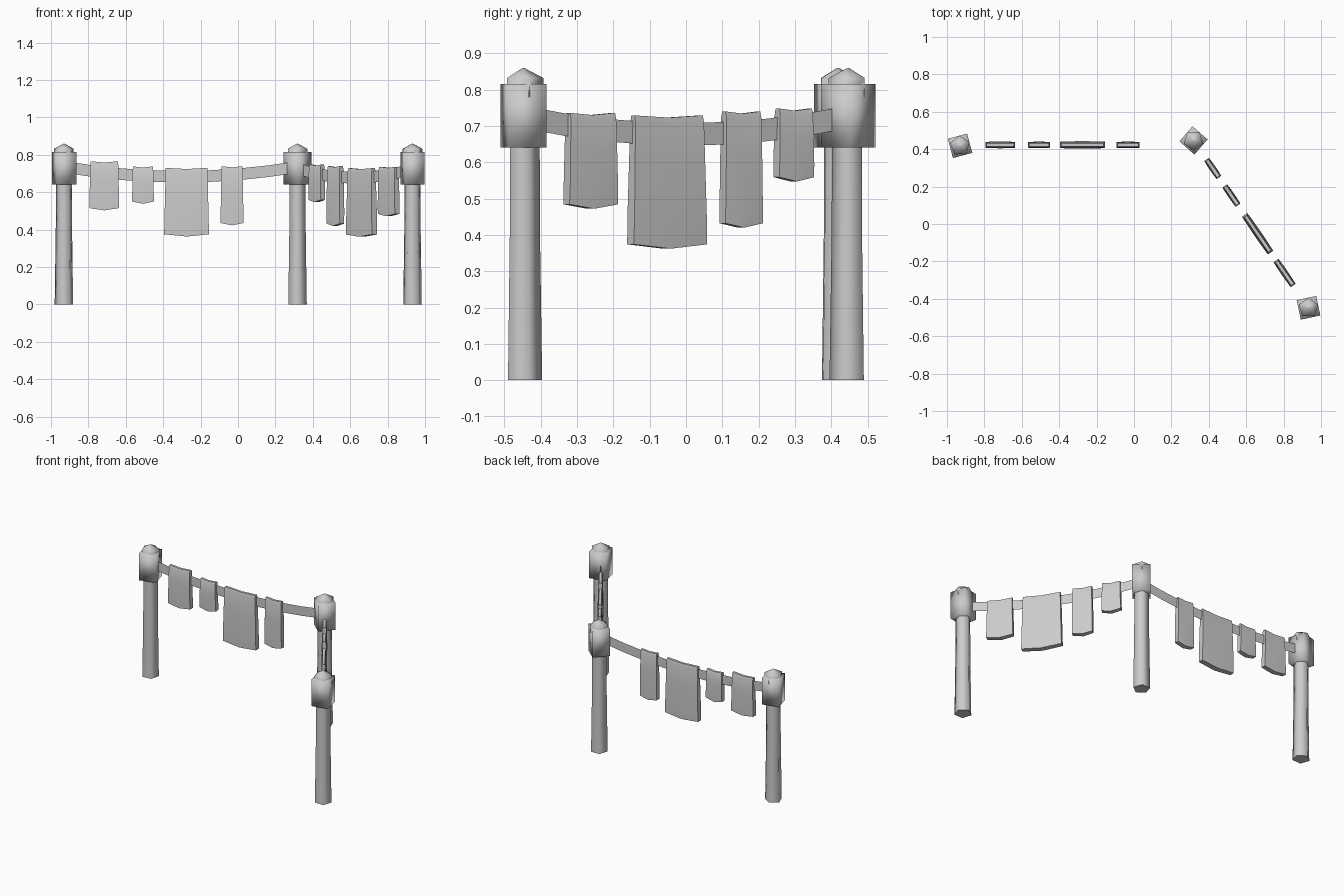
import bpy, bmesh
from math import radians, cos, sin, pi
from mathutils import Vector

if "Cube" in bpy.data.objects:
    bpy.data.objects.remove(bpy.data.objects["Cube"], do_unlink=True)

grey = bpy.data.materials.new("plain grey")
grey.use_nodes = True
grey.diffuse_color = (0.6, 0.6, 0.6, 1)
grey.node_tree.nodes["Principled BSDF"].inputs["Base Color"].default_value = (0.6, 0.6, 0.6, 1)


def loft(name, rings, closed=True, angle=50):
    """Skin a row of matching rings into one object."""
    bm = bmesh.new()
    rows = [[bm.verts.new(p) for p in ring] for ring in rings]
    count = len(rows[0])
    for a, b in zip(rows, rows[1:]):
        for i in range(count if closed else count - 1):
            j = (i + 1) % count
            bm.faces.new((a[i], a[j], b[j], b[i]))
    if closed:
        bm.faces.new(rows[0][::-1])
        bm.faces.new(rows[-1])
    bmesh.ops.recalc_face_normals(bm, faces=bm.faces)
    mesh = bpy.data.meshes.new(name)
    bm.to_mesh(mesh)
    bm.free()
    mesh.materials.append(grey)
    obj = bpy.data.objects.new(name, mesh)
    bpy.context.collection.objects.link(obj)
    bpy.ops.object.select_all(action="DESELECT")
    obj.select_set(True)
    bpy.context.view_layer.objects.active = obj
    bpy.ops.object.shade_smooth_by_angle(angle=radians(angle))
    return obj


def prism(name, place, sides, turn, profile, angle):
    """Stack regular polygons (radius, height) on a vertical axis."""
    rings = [[(place.x + r * cos(turn + 2 * pi * i / sides),
               place.y + r * sin(turn + 2 * pi * i / sides), z)
              for i in range(sides)] for r, z in profile]
    return loft(name, rings, True, angle)


def rope(name, start, end, low, sag):
    """Thin flat band hanging between two posts."""
    rings = []
    for i in range(9):
        t = i / 8
        p = start.lerp(end, t)
        z = low + sag * (2 * t - 1) ** 2
        rings.append([(p.x, p.y, z - 0.031), (p.x, p.y, z + 0.031)])
    return loft(name, rings, False)


def cloth(name, centre, along, width, top, bottom):
    """Folded cloth: a rounded slab, fuller below, with a drooping hem."""
    across = Vector((-along.y, along.x))
    thick = 0.015 + 0.02 * width
    rings = []
    for u in (-1, -0.5, 0, 0.5, 1):
        hem = bottom + 0.012 * abs(u)
        crest = top - 0.006 * (1 - abs(u))
        belly = thick * (1 - 0.12 * u * u)
        side = [(0.008, 0), (0.013, 0.06), (0.015, 0.4), (belly, 0.8), (belly * 0.9, 1)]
        section = side + [(-d, f) for d, f in reversed(side)]
        ring = []
        for d, f in section:
            half = width / 2 * (0.93 + 0.07 * f)
            p = centre + along * (u * half) + across * d
            ring.append((p.x, p.y, crest + (hem - crest) * f))
        rings.append(ring)
    return loft(name, rings)


# Posts: five-sided shaft, square collar, pointed cap
posts = {
    "left_far": (Vector((-0.93, 0.418)), 15),
    "corner": (Vector((0.318, 0.447)), 49),
    "right_near": (Vector((0.933, -0.448)), 12),
}
for label, (place, turn) in posts.items():
    five = radians(turn + 78)
    prism(label + "_post", place, 5, five, [(0.052, 0), (0.046, 0.4), (0.045, 0.7)], 75)
    prism(label + "_collar", place, 4, radians(turn + 45),
          [(0.0755, 0.64), (0.0755, 0.815)], 91)
    prism(label + "_cap", place, 5, five, [(0.055, 0.78), (0.055, 0.832), (0.002, 0.86)], 60)

# Ropes between the posts
rope_start, corner = Vector((-0.93, 0.425)), Vector((0.318, 0.425))
near = posts["right_near"][0]
bend = posts["corner"][0]
rope("back_rope", rope_start, corner, 0.683, 0.052)
rope("side_rope", bend, near, 0.677, 0.048)

# Cloths on the back rope: centre, width, top, hem
for i, (x, w, top, hem) in enumerate([
        (-0.715, 0.16, 0.765, 0.503), (-0.508, 0.117, 0.738, 0.538),
        (-0.275, 0.24, 0.73, 0.363), (-0.032, 0.123, 0.739, 0.423)]):
    cloth(f"back_cloth_{i + 1}", Vector((x, 0.423)), Vector((1, 0)), w, top, hem)

# Cloths on the side rope
slope = (near - bend).normalized()
for i, (y, w, top, hem) in enumerate([
        (0.297, 0.117, 0.748, 0.547), (0.152, 0.125, 0.74, 0.42),
        (-0.052, 0.245, 0.729, 0.362), (-0.262, 0.162, 0.736, 0.472)]):
    centre = bend + slope * ((y - bend.y) / slope.y)
    cloth(f"side_cloth_{i + 1}", centre, slope, w, top, hem)
